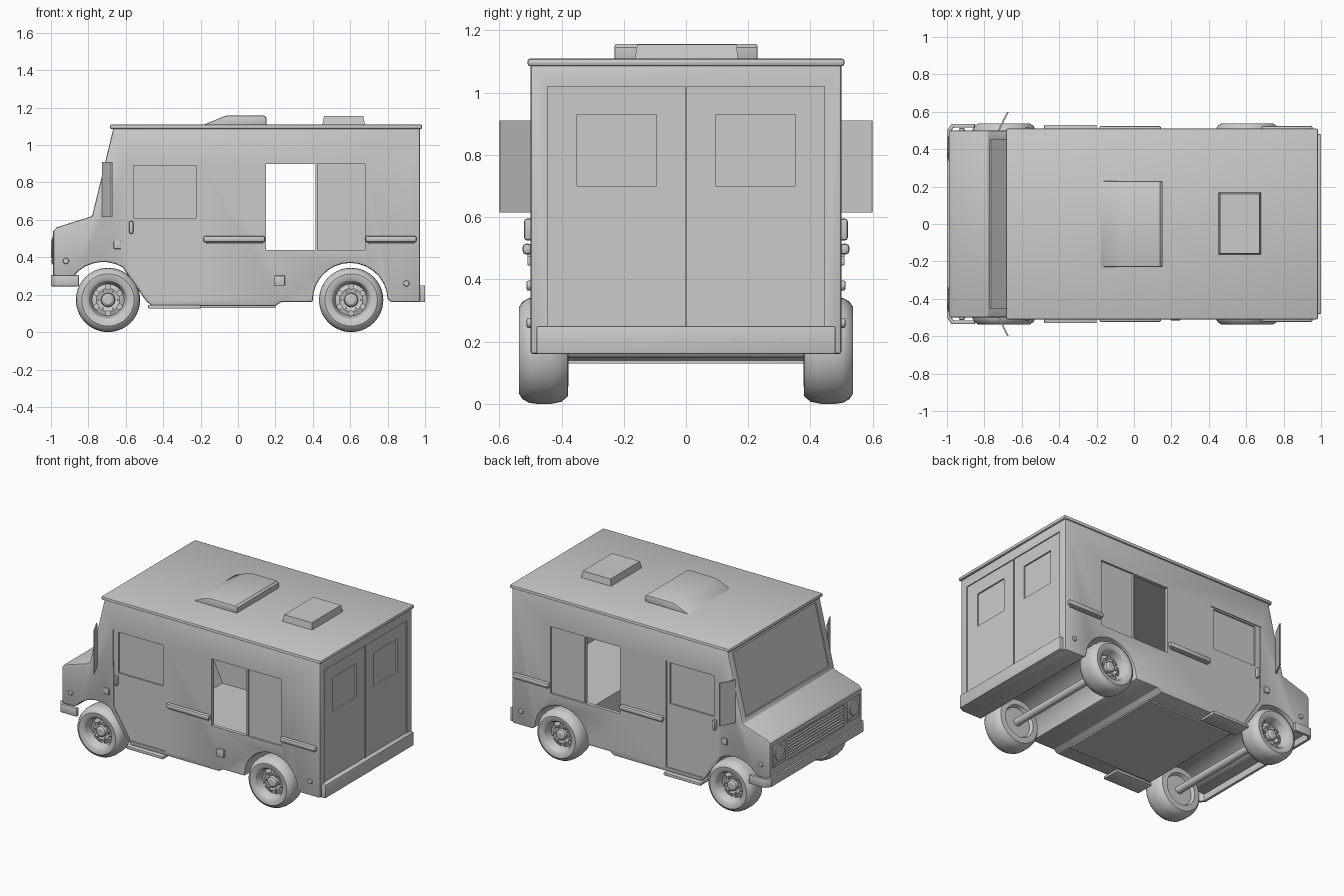
import bpy, bmesh, math
from mathutils import Vector, Matrix

if "Cube" in bpy.data.objects:
    bpy.data.objects.remove(bpy.data.objects["Cube"])


def finish(name, bm):
    bmesh.ops.recalc_face_normals(bm, faces=bm.faces)
    me = bpy.data.meshes.new(name)
    bm.to_mesh(me)
    bm.free()
    ob = bpy.data.objects.new(name, me)
    bpy.context.collection.objects.link(ob)
    return ob


def apply(ob, mod):
    bpy.context.view_layer.objects.active = ob
    bpy.ops.object.modifier_apply(modifier=mod.name)


def bevel(ob, width, segments=2):
    m = ob.modifiers.new("bevel", 'BEVEL')
    m.width, m.segments = width, segments
    m.limit_method, m.angle_limit = 'ANGLE', math.radians(50)
    apply(ob, m)
    return ob


def cut(ob, cutter):
    m = ob.modifiers.new("cut", 'BOOLEAN')
    m.operation, m.solver, m.object = 'DIFFERENCE', 'EXACT', cutter
    apply(ob, m)
    bpy.data.objects.remove(cutter, do_unlink=True)


def prism(name, pts, a, b, axis='y', bev=0):
    """Extrude a 2D outline from a to b: (x,z) along y, or (x,y) along z."""
    place = (lambda p, d: (p[0], d, p[1])) if axis == 'y' else (lambda p, d: (p[0], p[1], d))
    bm = bmesh.new()
    lo = [bm.verts.new(place(p, a)) for p in pts]
    hi = [bm.verts.new(place(p, b)) for p in pts]
    bm.faces.new(lo)
    bm.faces.new(hi[::-1])
    n = len(pts)
    for i in range(n):
        j = (i + 1) % n
        bm.faces.new((lo[i], hi[i], hi[j], lo[j]))
    ob = finish(name, bm)
    return bevel(ob, bev) if bev else ob


def box(name, x, y, z, bev=0, tilt=0):
    bm = bmesh.new()
    bmesh.ops.create_cube(bm, size=1)
    c = Vector((sum(x) / 2, sum(y) / 2, sum(z) / 2))
    bm.transform(Matrix.Translation(c) @ Matrix.Rotation(tilt, 4, 'Y') @
                 Matrix.Diagonal((x[1] - x[0], y[1] - y[0], z[1] - z[0], 1)))
    ob = finish(name, bm)
    return bevel(ob, bev) if bev else ob


def rod(name, c, r, length, axis='y', r2=None, n=24, bev=0):
    bm = bmesh.new()
    bmesh.ops.create_cone(bm, cap_ends=True, segments=n, radius1=r,
                          radius2=r if r2 is None else r2, depth=length)
    rot = {'x': Matrix.Rotation(-math.pi / 2, 4, 'Y'),
           'y': Matrix.Rotation(math.pi / 2, 4, 'X'), 'z': Matrix()}[axis]
    bm.transform(Matrix.Translation(c) @ rot)
    ob = finish(name, bm)
    return bevel(ob, bev) if bev else ob


def span(s, a, b):
    return tuple(sorted((s * a, s * b)))


def arch(cx, cz, r, a0, a1, n=10):
    return [(cx + r * math.cos(math.radians(a0 + (a1 - a0) * i / n)),
             cz + r * math.sin(math.radians(a0 + (a1 - a0) * i / n))) for i in range(n + 1)]


# body: side outline with both wheel arches, extruded over the full width
outline = [(-0.665, 1.095), (-0.78, 0.62), (-0.97, 0.56), (-0.988, 0.54), (-0.988, 0.29), (-0.9, 0.29)]
outline += arch(-0.72, 0.17, 0.205, 140, 60, 7)
outline += [(-0.49, 0.165), (-0.46, 0.14), (0.2, 0.14), (0.23, 0.16), (0.4, 0.16)]
outline += arch(0.6, 0.17, 0.2, 178, 2, 14) + [(0.82, 0.16), (0.972, 0.16), (0.972, 1.095)]
body = prism("truck_body", outline, -0.5, 0.5, bev=0.01)

# hollow interior
cut(body, prism("cavity", [(-0.64, 1.07), (-0.74, 0.63), (-0.74, 0.42), (-0.55, 0.41), (-0.45, 0.2),
                           (0.36, 0.2), (0.39, 0.41), (0.945, 0.41), (0.945, 1.07)], -0.475, 0.475))
# serving hatch open on both sides
cut(body, box("hatch_cut", (0.15, 0.415), (-0.7, 0.7), (0.44, 0.90)))
# windshield recess
cut(body, box("windshield_cut", (-0.736, -0.714), (-0.45, 0.45), (0.645, 1.07), tilt=math.atan2(0.115, 0.475)))
# grille recess
cut(body, box("grille_cut", (-1.1, -0.972), (-0.31, 0.31), (0.35, 0.51)))

for s in (-1, 1):
    # cab door, its window, sliding hatch pane, rear door and rear window recesses
    door = [(-0.6, 0.9), (-0.2, 0.9), (-0.2, 0.17), (-0.47, 0.17), (-0.595, 0.37)]
    cut(body, prism("door_cut", door, *span(s, 0.494, 0.6)))
    cut(body, box("door_window_cut", (-0.56, -0.225), span(s, 0.484, 0.6), (0.61, 0.89)))
    cut(body, box("pane_cut", (0.425, 0.68), span(s, 0.487, 0.6), (0.44, 0.90)))
    cut(body, box("rear_door_cut", (0.965, 1.1), span(s, 0.003, 0.445), (0.2, 1.02)))
    cut(body, box("rear_window_cut", (0.955, 1.1), span(s, 0.095, 0.35), (0.70, 0.93)))

# roof slab and vents
box("roof", (-0.685, 0.985), (-0.51, 0.51), (1.085, 1.11), bev=0.01)
prism("roof_air_scoop", [(-0.19, 1.105), (-0.08, 1.152), (-0.06, 1.157), (0.14, 1.157), (0.153, 1.145),
                         (0.153, 1.105)], -0.23, 0.23, bev=0.008)
hatch = box("roof_hatch", (0.45, 0.68), (-0.165, 0.17), (1.1, 1.155))
for v in hatch.data.vertices:
    if v.co.z > 1.12:
        v.co.x += 0.01 if v.co.x < 0.56 else -0.01
        v.co.y *= 0.95

# grille slats and headlights
for i in range(8):
    z = 0.36 + i * 0.02
    box("grille_slat", (-0.986, -0.97), (-0.31, 0.31), (z - 0.005, z + 0.005))
for s in (-1, 1):
    box("headlight_frame", (-0.994, -0.97), span(s, 0.335, 0.475), (0.36, 0.51), bev=0.006)
    rod("headlight", (-0.992, s * 0.405, 0.445), 0.05, 0.016, 'x', bev=0.005)
    box("turn_signal", (-0.998, -0.98), span(s, 0.35, 0.46), (0.368, 0.388))

# bumpers
u = [(-0.85, -0.535), (-0.975, -0.535), (-1.0, -0.5), (-1.0, 0.5), (-0.975, 0.535), (-0.85, 0.535),
     (-0.85, 0.515), (-0.965, 0.515), (-0.98, 0.495), (-0.98, -0.495), (-0.965, -0.515), (-0.85, -0.515)]
prism("front_bumper", u, 0.245, 0.305, 'z', bev=0.005)
box("rear_bumper", (0.96, 1.0), (-0.48, 0.48), (0.16, 0.25), bev=0.004)

# side fittings on both flanks
for s in (-1, 1):
    for a, b in ((-0.185, 0.145), (0.68, 0.955)):
        box("side_rail", (a, b), span(s, 0.495, 0.525), (0.48, 0.515), bev=0.012)
        box("side_rail_lip", (a + 0.015, b - 0.015), span(s, 0.495, 0.51), (0.472, 0.485))
    box("door_step", (-0.48, -0.2), span(s, 0.40, 0.53), (0.125, 0.145), bev=0.004)
    box("door_handle", (-0.582, -0.56), span(s, 0.49, 0.52), (0.525, 0.595), bev=0.009)
    box("side_marker", (-0.665, -0.625), span(s, 0.495, 0.51), (0.445, 0.487), bev=0.004)
    for x, z in ((-0.92, 0.38), (0.9, 0.26)):
        rod("marker_light", (x, s * 0.502, z), 0.016, 0.02, bev=0.005, n=16)
    prism("side_mirror", [(-0.728, s * 0.5), (-0.678, s * 0.6), (-0.67, s * 0.598), (-0.72, s * 0.498)],
          0.615, 0.91, 'z')
box("fuel_flap", (0.195, 0.25), (-0.515, -0.495), (0.248, 0.302), bev=0.004)

# underside: chassis plate and axles
box("chassis_plate", (-0.45, 0.2), (-0.38, 0.38), (0.13, 0.15))
for x in (-0.695, 0.605):
    rod("axle", (x, 0, 0.172), 0.025, 0.84)

# wheels: lathed tyre and rim, with vent holes and wheel nuts
section = [(0, 0.505), (0.022, 0.505), (0.034, 0.497), (0.038, 0.478), (0.062, 0.485), (0.085, 0.475),
           (0.094, 0.51), (0.102, 0.526), (0.115, 0.534), (0.14, 0.536), (0.157, 0.525), (0.168, 0.505),
           (0.172, 0.48), (0.172, 0.435), (0.165, 0.40), (0.148, 0.38), (0.11, 0.378), (0.1, 0.40), (0, 0.40)]
for cx in (-0.695, 0.605):
    for s in (-1, 1):
        bm = bmesh.new()
        vs = [bm.verts.new((r, s * y, 0)) for r, y in section]
        es = [bm.edges.new(p) for p in zip(vs, vs[1:])]
        bmesh.ops.spin(bm, geom=vs + es, cent=(0, 0, 0), axis=(0, 1, 0), angle=2 * math.pi, steps=40)
        bmesh.ops.remove_doubles(bm, verts=bm.verts, dist=1e-5)
        bm.transform(Matrix.Translation((cx, 0, 0.172)))
        wheel = finish("wheel", bm)
        for i in range(6):
            a = math.radians(30 + 60 * i)
            dx, dz = math.cos(a), math.sin(a)
            cut(wheel, rod("vent_cut", (cx + 0.072 * dx, s * 0.485, 0.172 + 0.072 * dz), 0.014, 0.06, n=12))
            dx, dz = math.cos(a + 0.52), math.sin(a + 0.52)
            rod("wheel_nut", (cx + 0.052 * dx, s * 0.484, 0.172 + 0.052 * dz), 0.006, 0.02, n=6)

# smooth shading with crisp edges
bpy.ops.object.select_all(action='SELECT')
bpy.context.view_layer.objects.active = body
bpy.ops.object.shade_smooth_by_angle(angle=math.radians(30))
